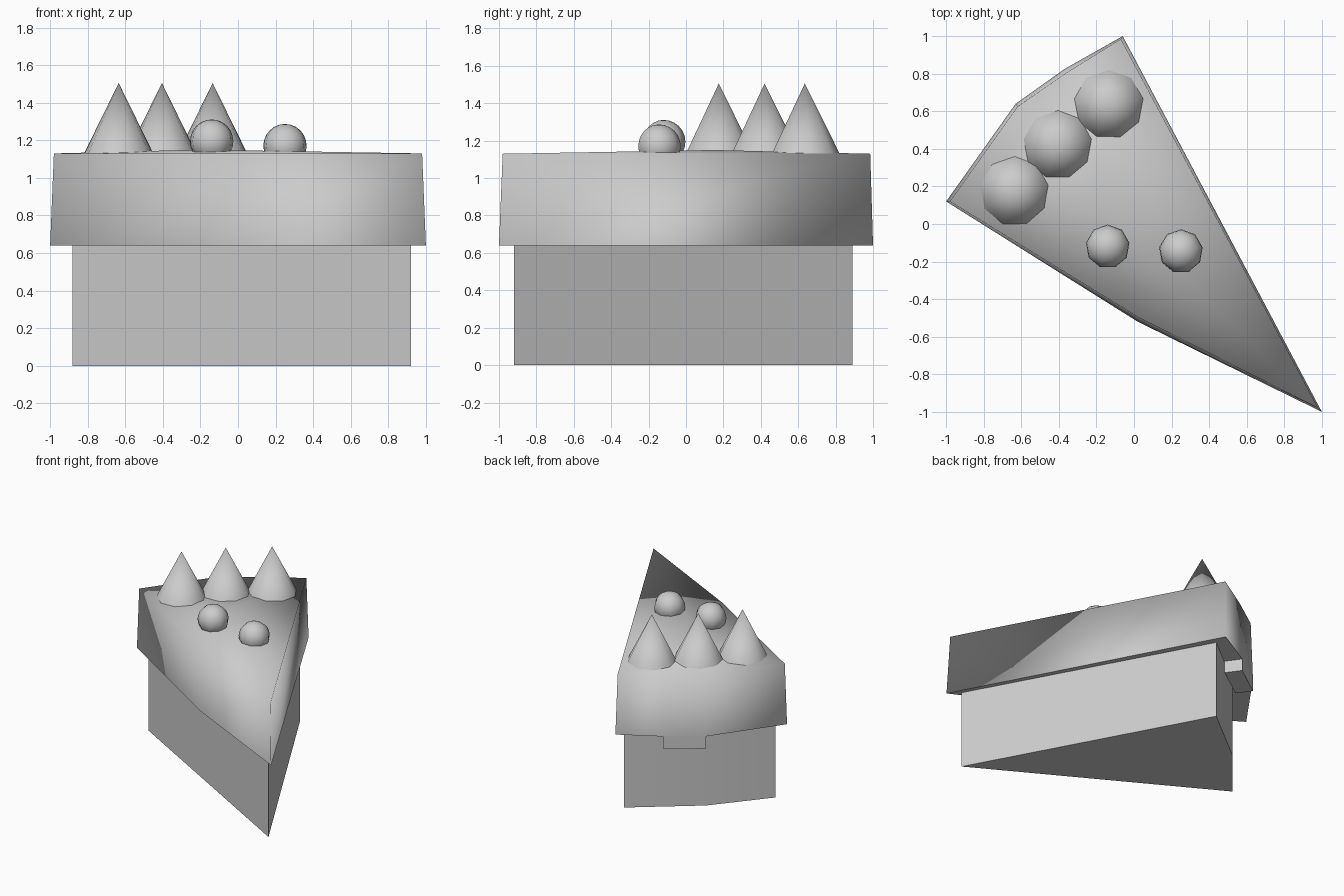
import bpy, bmesh, math
from mathutils import Vector

if "Cube" in bpy.data.objects:
    bpy.data.objects.remove(bpy.data.objects["Cube"])


def make_object(name, bm, smooth=True, angle=180):
    bmesh.ops.recalc_face_normals(bm, faces=bm.faces[:])
    mesh = bpy.data.meshes.new(name)
    bm.to_mesh(mesh)
    bm.free()
    for p in mesh.polygons:
        p.use_smooth = smooth
    if smooth and angle < 180:
        mesh.set_sharp_from_angle(angle=math.radians(angle))
    ob = bpy.data.objects.new(name, mesh)
    bpy.context.collection.objects.link(ob)
    return ob


def wedge(lower, upper, z0, z1, peak=None):
    """Loft between two outlines; optional domed top fan to a peak point."""
    bm = bmesh.new()
    lo = [bm.verts.new((x, y, z0)) for x, y in lower]
    hi = [bm.verts.new((x, y, z1)) for x, y in upper]
    n = len(lo)
    bm.faces.new(lo[::-1])
    for i in range(n):
        j = (i + 1) % n
        bm.faces.new((lo[i], lo[j], hi[j], hi[i]))
    if peak:
        c = bm.verts.new(peak)
        for i in range(n):
            bm.faces.new((hi[i], hi[(i + 1) % n], c))
    else:
        bm.faces.new(hi)
    return bm


# Sponge wedge
sponge = [(0.92, -0.92), (-0.06, 0.89), (-0.54, 0.51), (-0.88, 0.1)]
make_object("sponge_base", wedge(sponge, sponge, 0, 0.64), angle=60)

# Frosting slab, slightly tapered and domed, softly shaded over its rim
rim = [(1.0, -1.0), (-0.06, 1.0), (-0.37, 0.825), (-0.63, 0.64),
       (-1.0, 0.12), (0.02, -0.52)]
top = [(0.98, -0.98), (-0.07, 0.985), (-0.36, 0.805), (-0.62, 0.625),
       (-0.98, 0.12), (0.02, -0.495)]
bm = wedge(rim, top, 0.64, 1.13, peak=(-0.2, 0.15, 1.15))
for e in bm.edges:
    if all(v.co.z < 0.65 for v in e.verts):
        e.smooth = False
make_object("frosting", bm)

# Frosting drip at the back
drip = [(-0.37, 0.825), (-0.63, 0.64), (-0.55, 0.53), (-0.29, 0.715)]
make_object("frosting_drip", wedge(drip, drip, 0.54, 0.64), smooth=False)

# Cream peaks along the back
for i, (x, y) in enumerate([(-0.635, 0.175), (-0.405, 0.42), (-0.135, 0.635)]):
    bm = bmesh.new()
    bmesh.ops.create_cone(bm, cap_ends=True, segments=9, radius1=0.187,
                          radius2=0, depth=0.375)
    bmesh.ops.remove_doubles(bm, verts=bm.verts[:], dist=0.0005)
    ob = make_object(f"cream_peak_{i + 1}", bm, angle=80)
    ob.location = (x, y, 1.505 - 0.1875)

# Berries
for i, loc in enumerate([(-0.14, -0.12, 1.194), (0.25, -0.145, 1.17)]):
    bm = bmesh.new()
    bmesh.ops.create_uvsphere(bm, u_segments=9, v_segments=12, radius=0.117)
    # turn so that one corner points to +y
    far = max(bm.verts, key=lambda v: v.co.xy.length)
    turn = math.pi / 2 - math.atan2(far.co.y, far.co.x)
    ob = make_object(f"berry_{i + 1}", bm)
    ob.location = loc
    ob.rotation_euler = (0, 0, turn)
